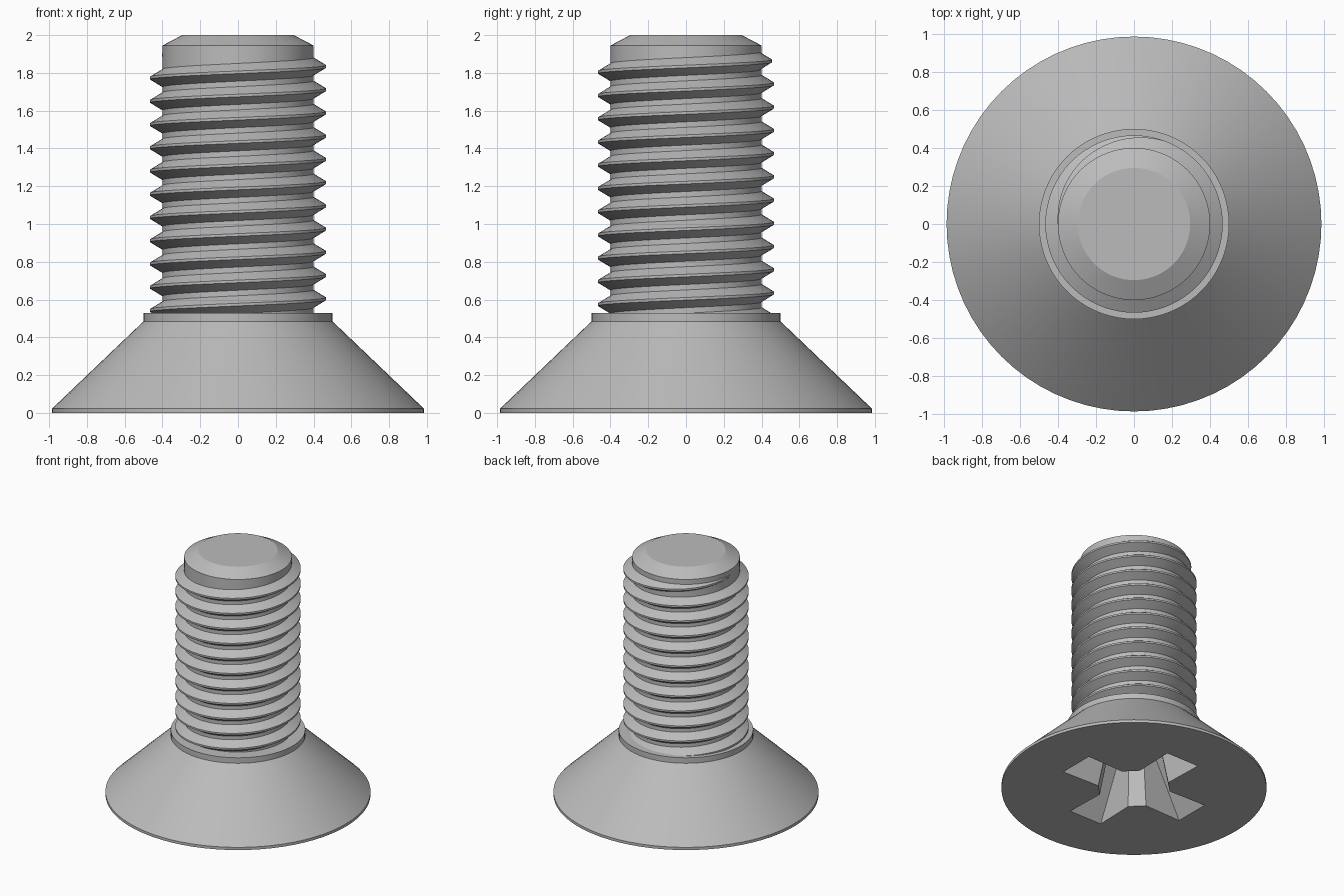
import bpy, bmesh, math
from mathutils import Vector

old = bpy.data.objects.get("Cube")
if old:
    bpy.data.objects.remove(old, do_unlink=True)

SEGMENTS = 72
steel = bpy.data.materials.new("grey steel")
steel.use_nodes = True
colour = (0.5, 0.5, 0.5, 1)
steel.diffuse_color = colour
steel.node_tree.nodes["Principled BSDF"].inputs["Base Color"].default_value = colour


def finish(name, bm):
    """Turn a bmesh into a linked, coloured object."""
    bmesh.ops.recalc_face_normals(bm, faces=bm.faces)
    mesh = bpy.data.meshes.new(name)
    bm.to_mesh(mesh)
    bm.free()
    mesh.materials.append(steel)
    obj = bpy.data.objects.new(name, mesh)
    bpy.context.collection.objects.link(obj)
    return obj


def loft(bm, rings):
    """Skin closed rings of equal length and cap both ends."""
    rows = [[bm.verts.new(p) for p in ring] for ring in rings]
    for low, high in zip(rows, rows[1:]):
        for i in range(len(low)):
            j = (i + 1) % len(low)
            bm.faces.new((low[i], low[j], high[j], high[i]))
    bm.faces.new(rows[0])
    bm.faces.new(rows[-1])


def lathe(name, profile):
    bm = bmesh.new()
    turn = [math.tau * i / SEGMENTS for i in range(SEGMENTS)]
    loft(bm, [[(r * math.cos(a), r * math.sin(a), z) for a in turn] for r, z in profile])
    return finish(name, bm)


def smooth(obj, degrees=25):
    bpy.ops.object.select_all(action="DESELECT")
    obj.select_set(True)
    bpy.context.view_layer.objects.active = obj
    bpy.ops.object.shade_smooth_by_angle(angle=math.radians(degrees))


# Countersunk head with its collar, and the chamfered shank
head = lathe("head", [(0.985, 0), (0.985, 0.022), (0.5, 0.485), (0.5, 0.53)])
shank = lathe("shank", [(0.4, 0.5), (0.4, 1.945), (0.295, 2)])


# Cross recess: tapered arms with bevelled inner corners
def cross(tip, half, inner, z):
    quarter = [(tip, -half), (tip, half), (inner, half * 0.93), (half * 0.93, inner)]
    ring = []
    for k in range(4):
        c, s = round(math.cos(k * math.pi / 2)), round(math.sin(k * math.pi / 2))
        ring += [(c * x - s * y, s * x + c * y, z) for x, y in quarter]
    return ring


bm = bmesh.new()
loft(bm, [cross(0.574, 0.15, 0.235, -0.02), cross(0.3, 0.1, 0.17, 0.4)])
cutter = finish("recess_cutter", bm)
cutter.hide_render = True
cut = head.modifiers.new("recess", "BOOLEAN")
cut.operation = "DIFFERENCE"
cut.solver = "EXACT"
cut.object = cutter
bpy.context.view_layer.objects.active = head
bpy.ops.object.modifier_apply(modifier=cut.name)
bpy.data.objects.remove(cutter, do_unlink=True)

# Right-handed helical thread that runs out near the tip
PITCH, ROOT, CREST = 0.123, 0.4, 0.466
BASE_Z = 0.604
first, last = -SEGMENTS, int(SEGMENTS * 10.5)
fade = int(SEGMENTS * 0.31)
sections = []
for step in range(first, last + 1):
    angle = math.tau * step / SEGMENTS
    z = BASE_Z + PITCH * step / SEGMENTS
    size = min(1, max(0.02, (last - step) / fade))
    crest = ROOT + (CREST - ROOT) * size
    half = 0.008 + 0.039 * size
    out = Vector((math.cos(angle), math.sin(angle), 0))
    shape = [(ROOT - 0.01, -half), (ROOT, -half), (crest, -0.007),
             (crest, 0.007), (ROOT, half), (ROOT - 0.01, half)]
    sections.append([out * r + Vector((0, 0, z + dz)) for r, dz in shape])
bm = bmesh.new()
loft(bm, sections)
thread = finish("thread", bm)

for part in (head, shank, thread):
    smooth(part)
